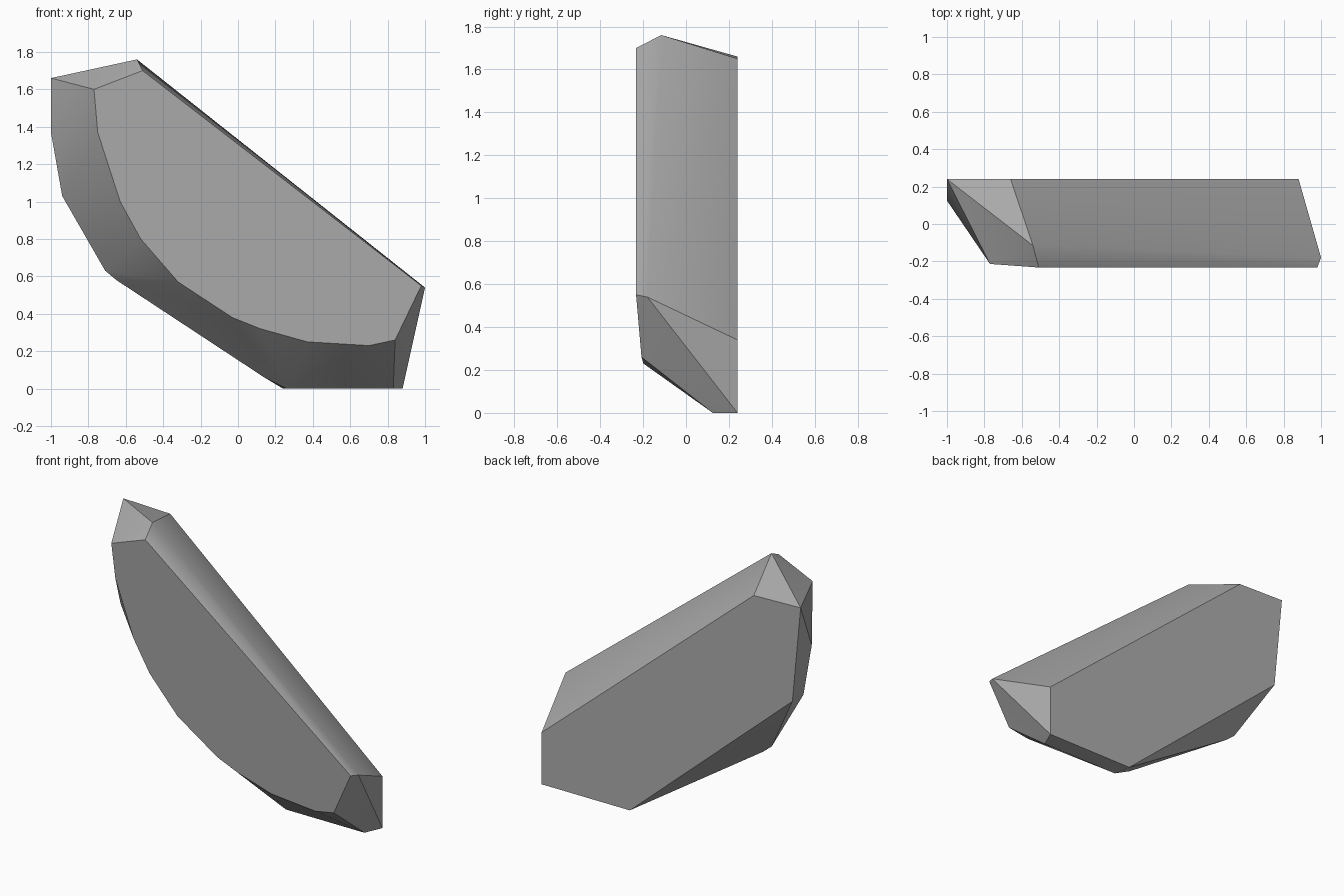
import bpy
import bmesh
import math

# Remove the default object
default_cube = bpy.data.objects.get("Cube")
if default_cube:
    bpy.data.objects.remove(default_cube, do_unlink=True)


def make_material(name, colour):
    material = bpy.data.materials.new(name)
    material.use_nodes = True
    material.diffuse_color = colour
    shader = material.node_tree.nodes["Principled BSDF"]
    shader.inputs["Base Color"].default_value = colour
    return material


def front_depth(x, z):
    # The front facet leans gently forward towards the long sloping ridge
    return -.15 - .08 * (.61 * x + .79 * z)


def ring(outline, depth):
    # Place a flat outline at a fixed depth, or on a sloping facet
    return [(x, depth(x, z) if callable(depth) else depth, z) for x, z in outline]


# Outlines of the cut stone, as (x, z) pairs
front_facet = [
    (-.77, 1.6), (-.51, 1.7), (.98, .55), (.84, .26), (.7, .23), (.37, .25),
    (.12, .32), (-.03, .38), (-.32, .57), (-.52, .8), (-.63, 1), (-.75, 1.37),
]
lower_girdle = [
    (-1, 1.37), (-.94, 1.03), (-.71, .63), (-.65, .58),
    (.14, .06), (.26, 0), (.83, 0),
]
back_facet = [
    (-1, 1.66), (-.66, 1.65), (.88, .34), (.88, 0), (.24, 0), (-.94, 1.03),
]
ridge_ends = [(-.54, -.115, 1.76), (1, -.18, .54)]

points = ring(front_facet, front_depth)
points += ring(lower_girdle, .125)
points += ring(back_facet, .24)
points += ridge_ends

# Wrap the outlines in one faceted stone and merge flat facets
bm = bmesh.new()
for point in points:
    bm.verts.new(point)
hull = bmesh.ops.convex_hull(bm, input=bm.verts[:], use_existing_faces=False)
loose = [v for v in bm.verts if not v.link_faces]
bmesh.ops.delete(bm, geom=loose, context="VERTS")
bmesh.ops.dissolve_limit(
    bm, angle_limit=math.radians(2), verts=bm.verts[:], edges=bm.edges[:]
)
bmesh.ops.recalc_face_normals(bm, faces=bm.faces[:])

mesh = bpy.data.meshes.new("stone_shard")
bm.to_mesh(mesh)
bm.free()
mesh.materials.append(make_material("stone_grey", (.42, .42, .42, 1)))

stone = bpy.data.objects.new("stone_shard", mesh)
bpy.context.collection.objects.link(stone)

# Soften shallow facets while keeping the hard edges crisp
bpy.ops.object.select_all(action="DESELECT")
stone.select_set(True)
bpy.context.view_layer.objects.active = stone
bpy.ops.object.shade_smooth_by_angle(angle=math.radians(30))
